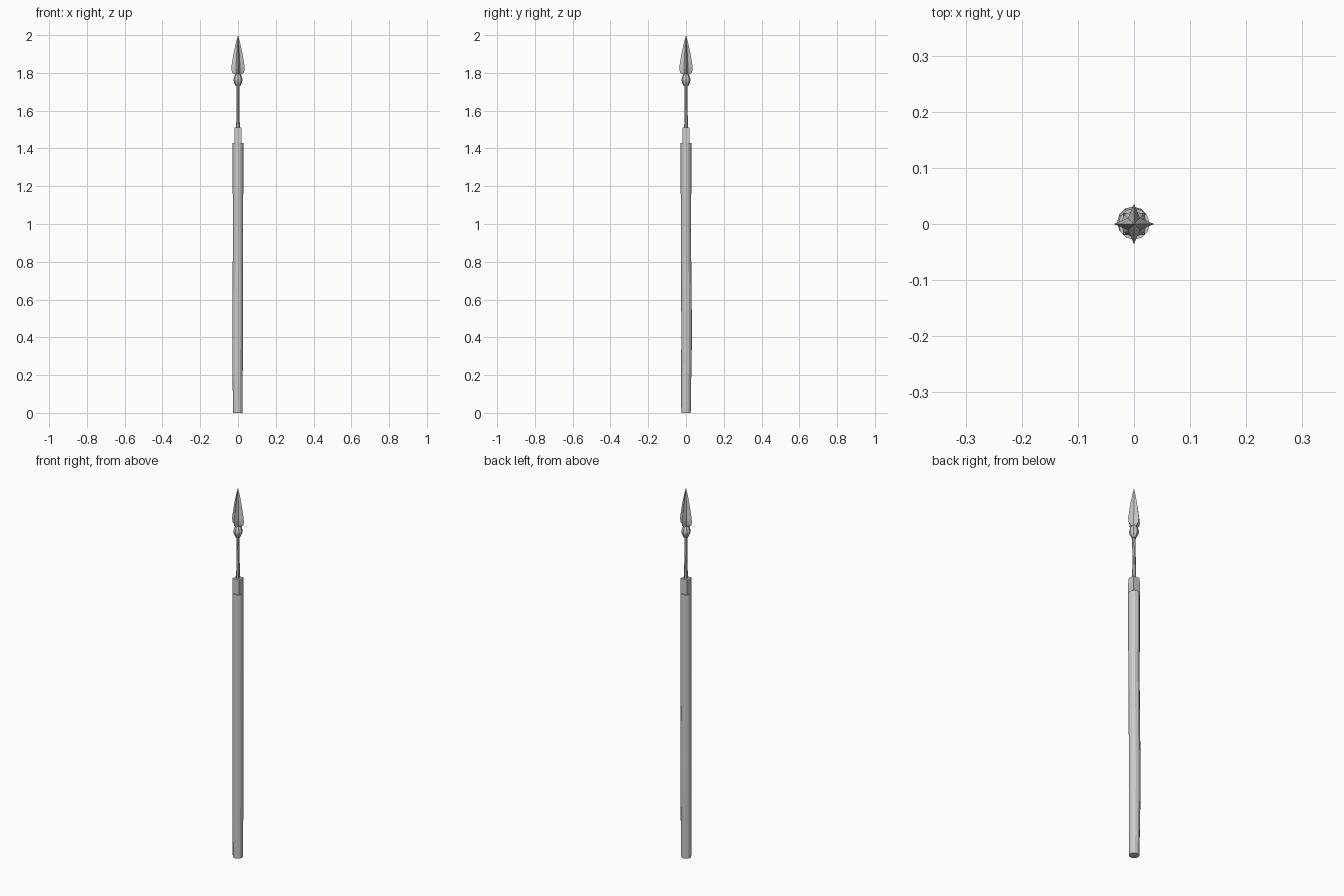
import bpy, bmesh, math

if "Cube" in bpy.data.objects:
    bpy.data.objects.remove(bpy.data.objects["Cube"])


def loft(name, rings, section):
    """Skin rings of (z, radius, cx, cy); section is a list of (angle, scale)."""
    bm = bmesh.new()
    loops = []
    for z, r, cx, cy in rings:
        if r == 0:
            loops.append([bm.verts.new((cx, cy, z))])
        else:
            loops.append([bm.verts.new((cx + r * s * math.cos(a), cy + r * s * math.sin(a), z))
                          for a, s in section])
    n = len(section)
    for a, b in zip(loops, loops[1:]):
        for i in range(n):
            j = (i + 1) % n
            if len(b) == 1:
                bm.faces.new((a[i], a[j], b[0]))
            elif len(a) == 1:
                bm.faces.new((a[0], b[j], b[i]))
            else:
                bm.faces.new((a[i], a[j], b[j], b[i]))
    for cap in (loops[0], loops[-1]):
        if len(cap) > 2:
            bm.faces.new(cap)
    bmesh.ops.recalc_face_normals(bm, faces=bm.faces)
    mesh = bpy.data.meshes.new(name)
    bm.to_mesh(mesh)
    bm.free()
    obj = bpy.data.objects.new(name, mesh)
    bpy.context.collection.objects.link(obj)
    return obj


def polygon(sides, turn=0.0):
    return [(2 * math.pi * i / sides + turn, 1.0) for i in range(sides)]


# Hand-cut wooden shaft, slightly uneven along its length
loft("shaft", [
    (0.0, 0.025, -0.001, 0.0),
    (0.2, 0.027, -0.002, 0.001),
    (0.36, 0.028, -0.002, 0.003),
    (0.5, 0.028, -0.002, 0.003),
    (0.75, 0.027, -0.001, 0.001),
    (1.0, 0.027, 0.0, 0.0),
    (1.2, 0.028, 0.0, 0.0),
    (1.43, 0.028, 0.0, 0.0)], polygon(12))

# Square socket on top of the shaft
loft("socket_block", [
    (1.42, 0.028, 0, 0),
    (1.51, 0.027, 0, 0)], polygon(4, math.pi / 4))

# Thin metal shank
loft("shank", [
    (1.50, 0.010, 0, 0),
    (1.60, 0.008, 0, 0.001),
    (1.70, 0.008, 0, -0.001),
    (1.75, 0.008, 0, 0)], polygon(8))

# Faceted knob beneath the head
loft("knob", [
    (1.73, 0.011, 0, 0),
    (1.75, 0.021, 0, 0),
    (1.765, 0.024, 0, 0),
    (1.782, 0.019, 0, 0),
    (1.80, 0.009, 0, 0)], polygon(8))

# Four-bladed point with a star section
star = [(i * math.pi / 4, 1.0 if i % 2 == 0 else 0.42) for i in range(8)]
loft("spear_head", [
    (1.79, 0.016, 0, 0),
    (1.803, 0.032, 0, 0),
    (1.825, 0.036, 0, 0),
    (1.90, 0.024, 0, 0),
    (1.96, 0.011, 0, 0),
    (2.0, 0, 0, 0)], star)
